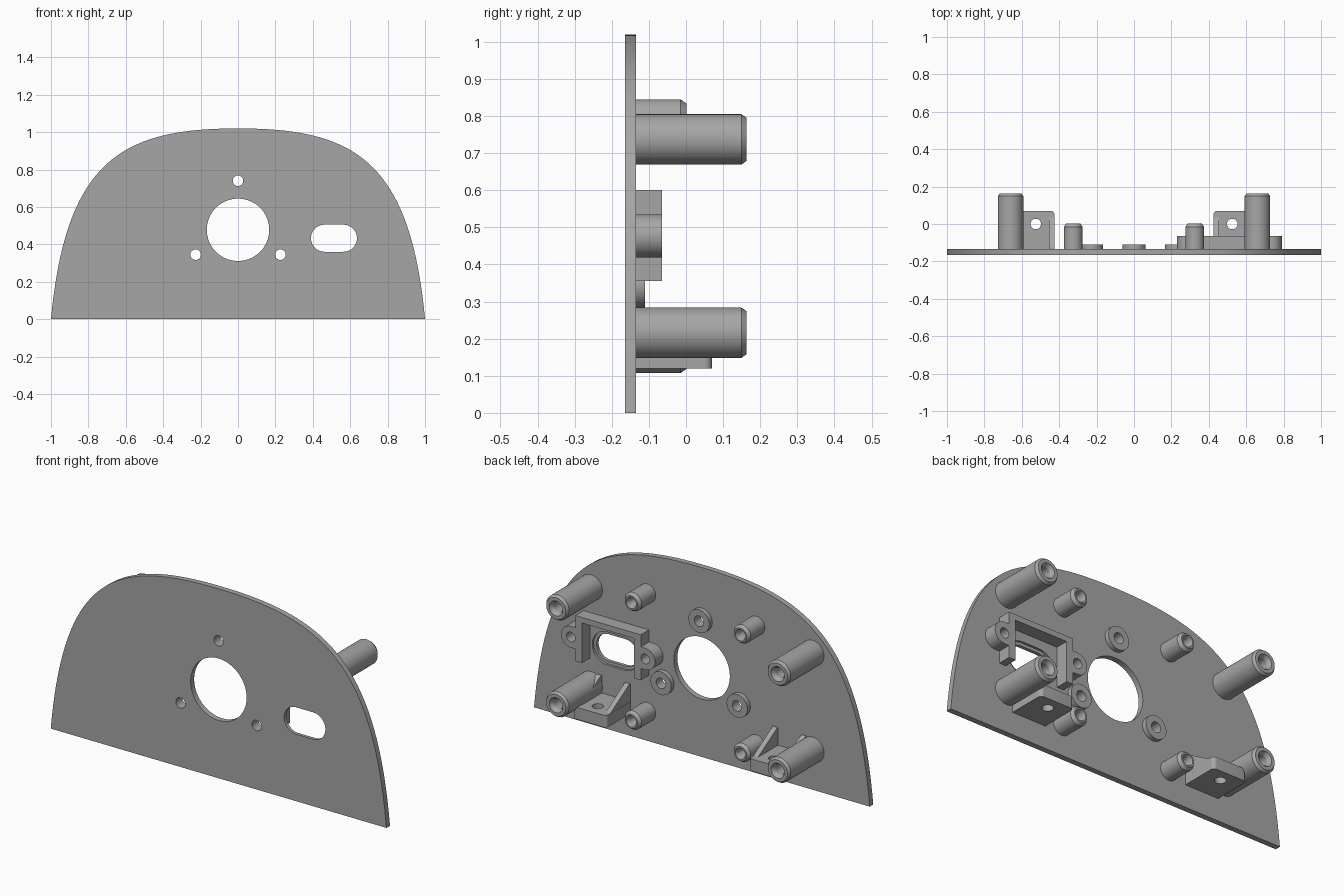
import bpy, bmesh
from math import sin, cos, pi, radians
from mathutils import Matrix

if "Cube" in bpy.data.objects:
    bpy.data.objects.remove(bpy.data.objects["Cube"], do_unlink=True)

grey = bpy.data.materials.new("plain grey")
grey.use_nodes = True
COLOUR = (0.38, 0.38, 0.38, 1)
grey.diffuse_color = COLOUR
grey.node_tree.nodes["Principled BSDF"].inputs["Base Color"].default_value = COLOUR

BACK, FRONT = -0.135, -0.165      # the two faces of the panel
# Local (profile u, profile v, depth) to world axes
AXES = {
    "y": Matrix(((1, 0, 0, 0), (0, 0, -1, 0), (0, 1, 0, 0), (0, 0, 0, 1))),
    "z": Matrix.Identity(4),
    "x": Matrix(((0, 0, 1, 0), (1, 0, 0, 0), (0, 1, 0, 0), (0, 0, 0, 1))),
}


def add_object(name, bm):
    bmesh.ops.remove_doubles(bm, verts=bm.verts, dist=1e-5)
    bmesh.ops.recalc_face_normals(bm, faces=bm.faces)
    mesh = bpy.data.meshes.new(name)
    bm.to_mesh(mesh)
    bm.free()
    mesh.materials.clear()
    mesh.materials.append(grey)
    obj = bpy.data.objects.new(name, mesh)
    bpy.context.collection.objects.link(obj)
    bpy.ops.object.select_all(action="DESELECT")
    obj.select_set(True)
    bpy.context.view_layer.objects.active = obj
    bpy.ops.object.shade_smooth_by_angle(angle=radians(30))
    return obj


def arc(cx, cy, r, a0=0, a1=360, n=40):
    return [(cx + r * cos(radians(a0 + (a1 - a0) * i / n)),
             cy + r * sin(radians(a0 + (a1 - a0) * i / n))) for i in range(n + 1)]


def circle(cx, cy, r):
    return arc(cx, cy, r)[:-1]


def stadium(cx, cy, half_w, r):
    d = half_w - r
    return arc(cx + d, cy, r, -90, 90, 20) + arc(cx - d, cy, r, 90, 270, 20)


def extrude(name, loops, axis, lo, hi):
    """Fill an outline (first loop) with holes (other loops) and give it depth."""
    cu = bpy.data.curves.new(name, "CURVE")
    cu.dimensions, cu.fill_mode = "2D", "BOTH"
    cu.extrude = (hi - lo) / 2
    for loop in loops:
        s = cu.splines.new("POLY")
        s.points.add(len(loop) - 1)
        for p, (u, v) in zip(s.points, loop):
            p.co = (u, v, 0, 1)
        s.use_cyclic_u = True
    tmp = bpy.data.objects.new(name + "_curve", cu)
    bpy.context.collection.objects.link(tmp)
    dg = bpy.context.evaluated_depsgraph_get()
    mesh = bpy.data.meshes.new_from_object(tmp.evaluated_get(dg))
    bm = bmesh.new()
    bm.from_mesh(mesh)
    bpy.data.objects.remove(tmp)
    bpy.data.curves.remove(cu)
    bpy.data.meshes.remove(mesh)
    bm.transform(AXES[axis])
    shift = {"x": (1, 0, 0), "y": (0, 1, 0), "z": (0, 0, 1)}[axis]
    bmesh.ops.translate(bm, verts=bm.verts, vec=[c * (lo + hi) / 2 for c in shift])
    return add_object(name, bm)


def post(name, x, z, r, end, chamfer, bore, sink):
    """Round post behind the panel with a chamfered tip and a countersunk blind bore."""
    prof = [(r, BACK), (r, end - chamfer), (r - chamfer * 0.7, end), (sink, end),
            (bore, end - 0.02), (bore, end - 0.1), (0, end - 0.1)]
    bm = bmesh.new()
    verts = [bm.verts.new((u, v, 0)) for u, v in prof]
    edges = [bm.edges.new(pair) for pair in zip(verts, verts[1:])]
    bmesh.ops.spin(bm, geom=verts + edges, cent=(0, 0, 0), axis=(0, 1, 0),
                   angle=2 * pi, steps=40)
    bmesh.ops.translate(bm, verts=bm.verts, vec=(x, 0, z))
    return add_object(name, bm)


# Panel outline: a domed curve mirrored left to right
P = [(1, 0), (0.92, 0.86), (0.61, 1.02), (0, 1.02)]
half = []
for i in range(41):
    t = i / 40
    w = ((1 - t) ** 3, 3 * t * (1 - t) ** 2, 3 * t * t * (1 - t), t ** 3)
    half.append(tuple(sum(k * p[a] for k, p in zip(w, P)) for a in (0, 1)))
dome = half + [(-x, z) for x, z in reversed(half[:-1])]

SCREWS = [(0, 0.74), (-0.227, 0.345), (0.227, 0.345)]
SLOT = (0.513, 0.433)
round_holes = [circle(0, 0.478, 0.167)] + [circle(x, z, 0.028) for x, z in SCREWS]

# Panel in two layers so the slot is stepped at the back
step = BACK - 0.012
extrude("panel_front", [dome, stadium(*SLOT, 0.123, 0.0725)] + round_holes, "y", FRONT, step)
extrude("panel_back", [dome, stadium(*SLOT, 0.14, 0.089)] + round_holes, "y", step, BACK)

# Washer-like bosses around the screw holes
for i, (x, z) in enumerate(SCREWS):
    extrude(f"screw_boss_{i + 1}", [circle(x, z, 0.062), circle(x, z, 0.028)], "y", BACK, -0.11)

# Socket housing: three-sided frame with two screw ears
CX, EAR_Z = 0.51, 0.477
side = [(0.155, 0.57), (0.155, 0.355), (0.195, 0.355), (0.195, EAR_Z - 0.058)]
side += arc(0.222, EAR_Z, 0.058, -90, 90, 20)
side += [(0.195, EAR_Z + 0.058), (0.195, 0.6)]
frame = [(CX + u, v) for u, v in side] + [(CX - u, v) for u, v in reversed(side)]
extrude("socket_housing", [frame] + [circle(CX + s * 0.222, EAR_Z, 0.026) for s in (-1, 1)],
        "y", BACK, -0.065)

for s, label in ((1, "left"), (-1, "right")):
    # Long and short mounting posts
    for z, level in ((0.737, "upper"), (0.216, "lower")):
        post(f"long_post_{level}_{label}", s * 0.66, z, 0.068, 0.163, 0.014, 0.028, 0.04)
    for z, level in ((0.795, "upper"), (0.157, "lower")):
        post(f"short_post_{level}_{label}", s * 0.325, z, 0.05, 0.002, 0.017, 0.022, 0.03)

    # Foot bracket: rounded shelf with a screw hole and two gussets
    bx = s * 0.525
    shelf = [(bx - 0.1, BACK)] + [(bx + 0.1, BACK)]
    shelf += arc(bx + 0.08, 0.05, 0.02, 0, 90, 8) + arc(bx - 0.08, 0.05, 0.02, 90, 180, 8)
    extrude(f"bracket_shelf_{label}", [shelf, circle(bx, 0, 0.028)], "z", 0.12, 0.185)
    for k in (-1, 1):
        mid = bx + k * 0.085
        extrude(f"bracket_gusset_{label}_{'outer' if k == s else 'inner'}",
                [[(BACK, 0.18), (0.035, 0.18), (0.035, 0.185), (BACK + 0.01, 0.28), (BACK, 0.28)]],
                "x", mid - 0.014, mid + 0.014)
